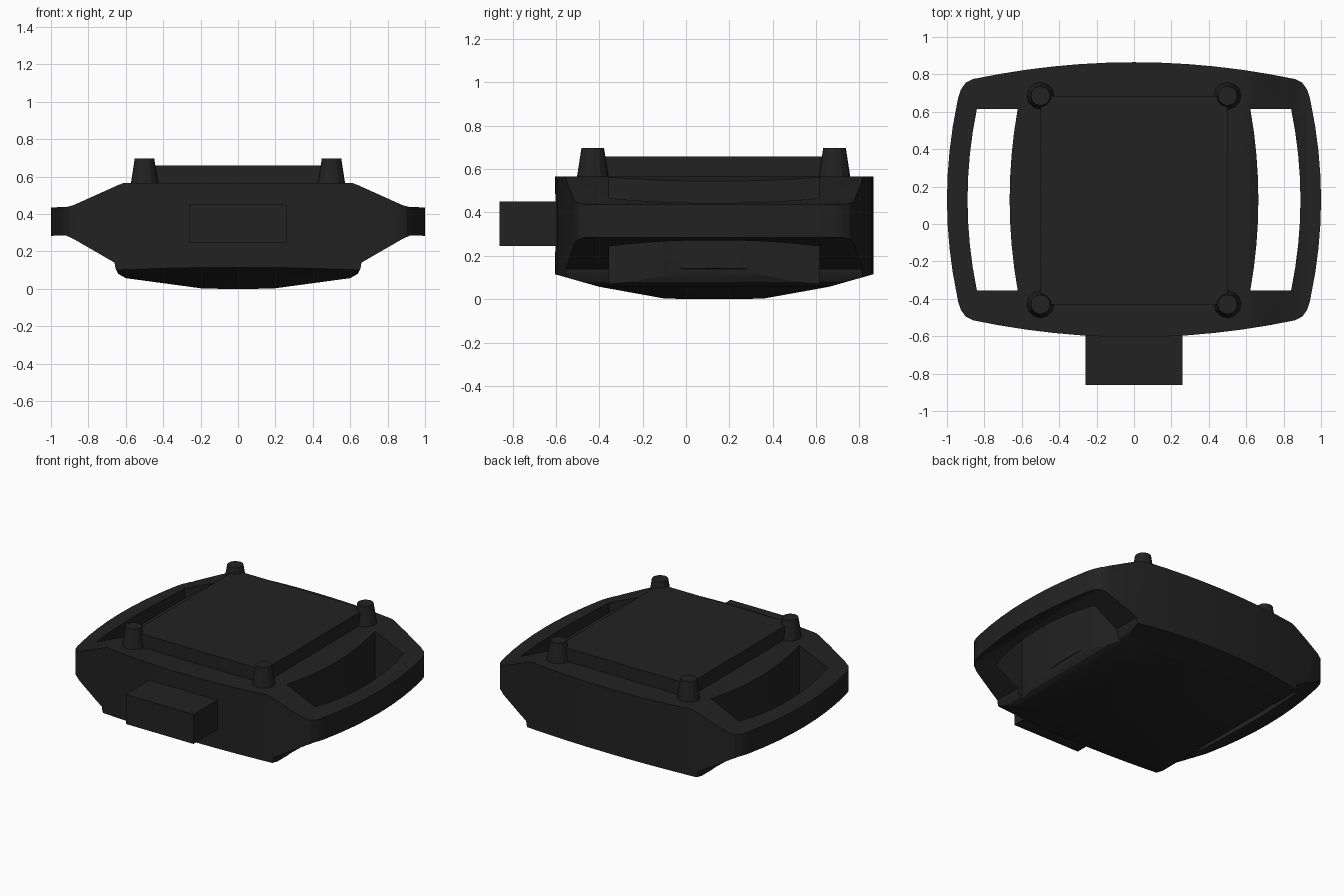
import bpy, bmesh, math
from mathutils import Vector

if "Cube" in bpy.data.objects:
    bpy.data.objects.remove(bpy.data.objects["Cube"], do_unlink=True)

MID_Y = 0.13  # the body sits behind the origin because of the front plug

black = bpy.data.materials.new("matte black")
black.use_nodes = True
black.diffuse_color = (0.016, 0.016, 0.016, 1)
bsdf = black.node_tree.nodes["Principled BSDF"]
bsdf.inputs["Base Color"].default_value = black.diffuse_color
bsdf.inputs["Roughness"].default_value = 0.7


def make_object(name, bm):
    bmesh.ops.recalc_face_normals(bm, faces=bm.faces)
    mesh = bpy.data.meshes.new(name)
    bm.to_mesh(mesh)
    bm.free()
    mesh.materials.append(black)
    obj = bpy.data.objects.new(name, mesh)
    bpy.context.collection.objects.link(obj)
    return obj


def prism(name, outline, place, start, end):
    """Extrude a closed 2D outline; place(a, b, depth) gives the 3D point."""
    bm = bmesh.new()
    face = bm.faces.new([bm.verts.new(place(a, b, start)) for a, b in outline])
    shift = Vector(place(0, 0, end)) - Vector(place(0, 0, start))
    extruded = bmesh.ops.extrude_face_region(bm, geom=[face])["geom"]
    verts = [g for g in extruded if isinstance(g, bmesh.types.BMVert)]
    bmesh.ops.translate(bm, verts=verts, vec=shift)
    return make_object(name, bm)


def box(name, low, high):
    bm = bmesh.new()
    bmesh.ops.create_cube(bm, size=1)
    for v in bm.verts:
        v.co = [l + (c + 0.5) * (h - l) for c, l, h in zip(v.co, low, high)]
    return make_object(name, bm)


def activate(obj):
    bpy.ops.object.select_all(action='DESELECT')
    obj.select_set(True)
    bpy.context.view_layer.objects.active = obj


def combine(target, tool, operation):
    mod = target.modifiers.new("shape", 'BOOLEAN')
    mod.operation, mod.object, mod.solver = operation, tool, 'EXACT'
    activate(target)
    bpy.ops.object.modifier_apply(modifier=mod.name)
    bpy.data.objects.remove(tool, do_unlink=True)


def mirrored(half):
    """Close a half outline by reflecting its first coordinate."""
    return half + [(-a, b) for a, b in reversed(half) if abs(a) > 1e-6]


def bow(middle, end, half, steps=8):
    """Parabolic bulge along a span of -half..half."""
    ts = [-1 + 2 * i / steps for i in range(steps + 1)]
    return [(end + (middle - end) * (1 - t * t), t * half) for t in ts]


# Body: bowed plan outline with rounded corners
long_edge = [(t, MID_Y + s) for s, t in bow(0.735, 0.645, 0.86, 12)]
corner = [(0.9, 0.755), (0.925, 0.72), (0.94, 0.675)]
side = [(x, MID_Y + y) for x, y in reversed(bow(1.0, 0.945, 0.52))]
back = list(reversed(long_edge))
half = [p for p in back if p[0] >= 0] [::-1] + corner + side
half += [(x, 2 * MID_Y - y) for x, y in reversed(corner)]
half += [(x, 2 * MID_Y - y) for x, y in back if x >= 0]
body = prism("body_with_handles", mirrored(half), lambda a, b, d: (a, b, d), -0.1, 0.565)

# Front silhouette: raised centre, slim handles, shallow belly
silhouette = mirrored([
    (0.6, 0.57), (0.64, 0.555), (0.84, 0.465), (0.885, 0.445), (0.92, 0.437), (1.02, 0.435),
    (1.02, 0.283), (0.92, 0.285), (0.88, 0.267), (0.66, 0.14),
    (0.655, 0.11), (0.64, 0.08), (0.6, 0.057), (0.2, 0.003), (0.1, 0)])
combine(body, prism("front_shape", silhouette, lambda a, b, d: (a, d, b), -0.8, 1.0), 'INTERSECT')

# Side silhouette: belly rises towards front and back
belly = mirrored([(0.8, 0.7), (0.8, 0.095), (0.735, 0.115), (0.53, 0.057), (0.23, 0.003), (0.1, 0)])
combine(body, prism("side_shape", belly, lambda a, b, d: (d, MID_Y + a, b), -1.2, 1.2), 'INTERSECT')

# Handle openings with bowed inner and outer walls
for sign in (-1, 1):
    opening = bow(0.89, 0.84, 0.485) + list(reversed(bow(0.665, 0.622, 0.485)))
    hole = prism("handle_opening", opening,
                 lambda a, b, d: (sign * a, MID_Y + b, d), -0.3, 1.0)
    combine(body, hole, 'DIFFERENCE')

# Flat shallow recess around the plug
combine(body, box("plug_recess", (-0.4, -0.9, 0.22), (0.4, -0.601, 0.485)), 'DIFFERENCE')
activate(body)
bpy.ops.object.shade_smooth_by_angle(angle=math.radians(25))

# Plug on the front and raised plate on top
box("front_plug", (-0.26, -0.86, 0.245), (0.26, -0.5, 0.45))
box("top_plate", (-0.5, -0.43, 0.5), (0.5, 0.685, 0.658))

# Tapered posts at the plate corners
for x, side_name in ((-0.5, "right"), (0.5, "left")):
    for y, end_name in ((-0.43, "front"), (0.685, "back")):
        bm = bmesh.new()
        bmesh.ops.create_cone(bm, cap_ends=True, segments=12,
                              radius1=0.076, radius2=0.052, depth=0.155)
        bmesh.ops.translate(bm, verts=bm.verts, vec=(x, y, 0.62))
        make_object(f"{end_name}_{side_name}_post", bm)
